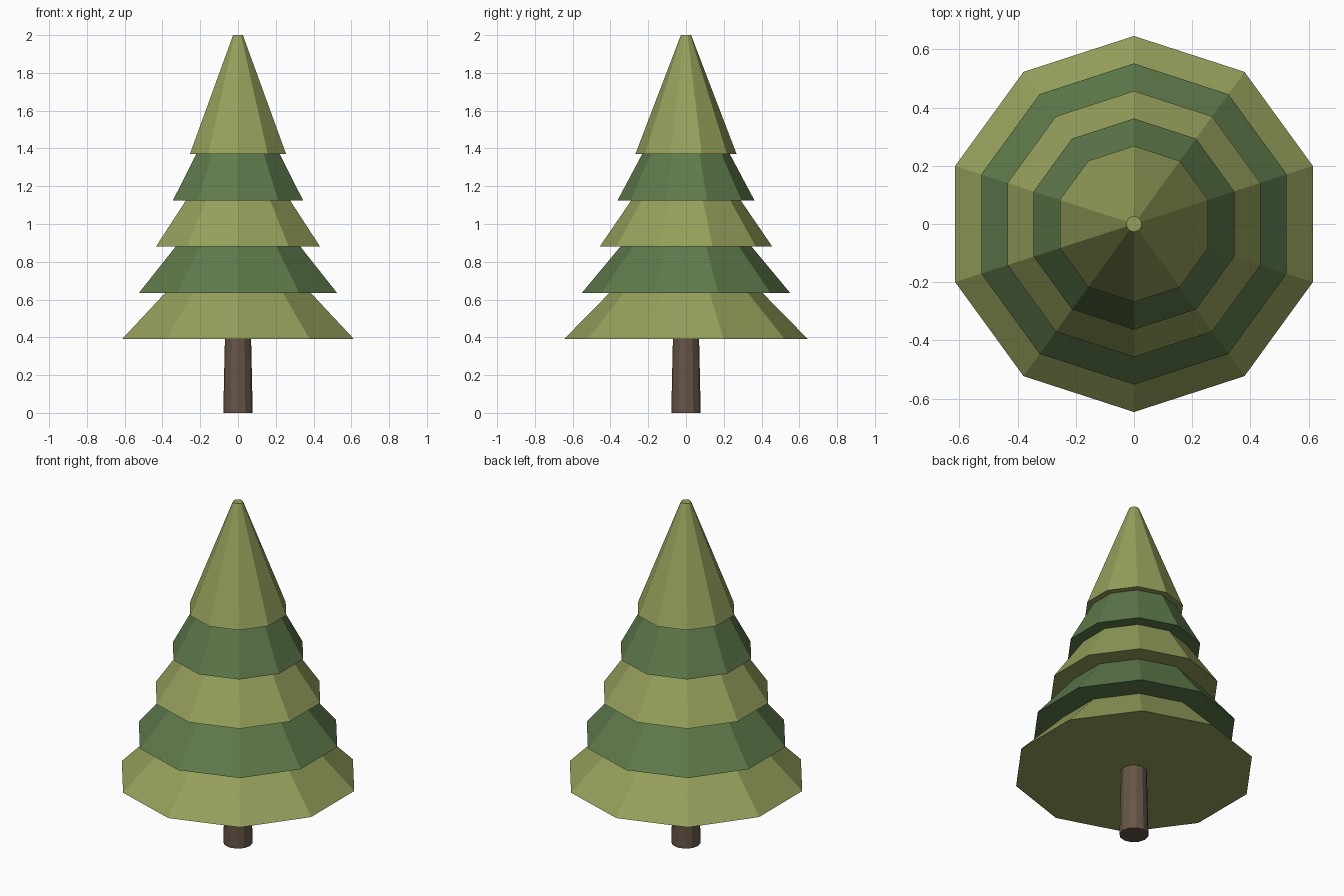
import bpy
import bmesh
from mathutils import Matrix

cube = bpy.data.objects.get("Cube")
if cube:
    bpy.data.objects.remove(cube, do_unlink=True)


def make_material(name, rgb):
    mat = bpy.data.materials.new(name)
    mat.use_nodes = True
    colour = (*rgb, 1.0)
    mat.diffuse_color = colour
    mat.node_tree.nodes["Principled BSDF"].inputs["Base Color"].default_value = colour
    return mat


def make_frustum(name, sides, bottom_radius, top_radius, bottom, height, mat):
    """Capped, flat-faced cone with a corner on the y axis."""
    bm = bmesh.new()
    bmesh.ops.create_cone(
        bm, cap_ends=True, segments=sides,
        radius1=bottom_radius, radius2=top_radius, depth=height,
        matrix=Matrix.Translation((0, 0, bottom + height / 2)))
    mesh = bpy.data.meshes.new(name)
    bm.to_mesh(mesh)
    bm.free()
    mesh.materials.append(mat)
    obj = bpy.data.objects.new(name, mesh)
    bpy.context.collection.objects.link(obj)
    return obj


light_green = make_material("light olive green", (0.305, 0.352, 0.105))
dark_green = make_material("dark green", (0.112, 0.195, 0.071))
bark = make_material("brown bark", (0.133, 0.091, 0.063))

# Tapered trunk, its top hidden inside the lowest tier
make_frustum("trunk", 12, 0.078, 0.067, 0.0, 0.5, bark)

# Five overlapping foliage tiers, alternating colours
TIERS = 5
TIER_HEIGHT = 0.63
for i in range(TIERS):
    make_frustum(
        f"foliage_tier_{i + 1}", 10,
        0.646 - 0.0945 * i, 0.027,
        0.39 + 0.245 * i, TIER_HEIGHT,
        dark_green if i % 2 else light_green)
